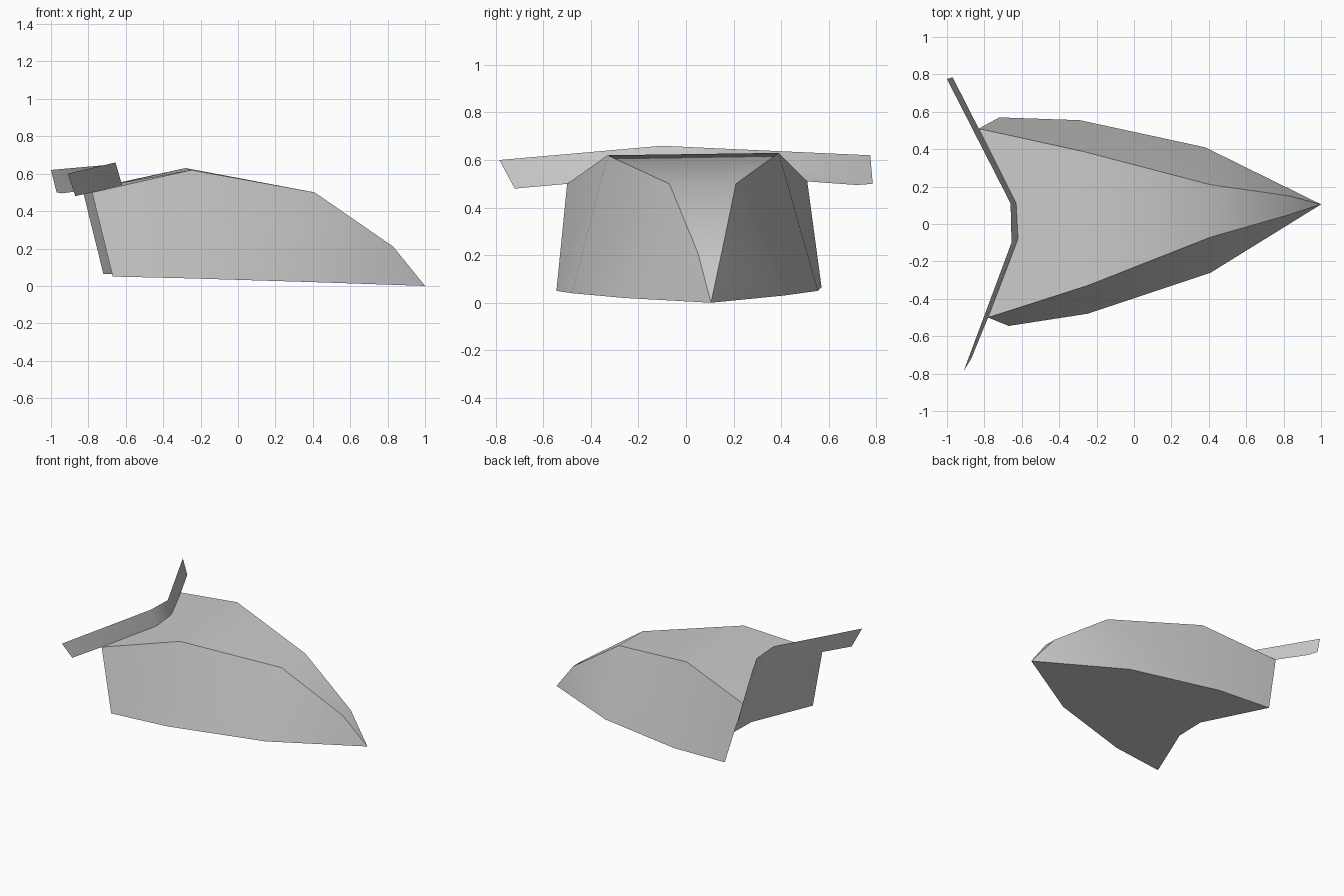
import bpy
import bmesh
from math import radians
from mathutils import Vector

default_cube = bpy.data.objects.get("Cube")
if default_cube:
    bpy.data.objects.remove(default_cube, do_unlink=True)

grey = bpy.data.materials.new("plain_grey")
grey.use_nodes = True
grey_value = (0.6, 0.6, 0.6, 1)
grey.diffuse_color = grey_value
grey.node_tree.nodes["Principled BSDF"].inputs["Base Color"].default_value = grey_value


def build(name, polygons, closed):
    """Join polygons given by their corners into one welded, smooth-by-angle object."""
    bm = bmesh.new()
    for corners in polygons:
        bm.faces.new([bm.verts.new(Vector(c)) for c in corners])
    bmesh.ops.remove_doubles(bm, verts=bm.verts, dist=0.001)
    if closed:
        bmesh.ops.recalc_face_normals(bm, faces=bm.faces)
    mesh = bpy.data.meshes.new(name)
    bm.to_mesh(mesh)
    bm.free()
    mesh.materials.append(grey)
    obj = bpy.data.objects.new(name, mesh)
    bpy.context.collection.objects.link(obj)
    bpy.ops.object.select_all(action="DESELECT")
    obj.select_set(True)
    bpy.context.view_layer.objects.active = obj
    bpy.ops.object.shade_smooth_by_angle(angle=radians(30))
    return obj


# Rails of the hull, running from the rear corner towards the pointed nose
nose = (1, 0.105, 0)
roof_pos = [(-0.83, 0.51, 0.51), (-0.28, 0.39, 0.63), (0.41, 0.21, 0.5), (0.83, 0.15, 0.21)]
roof_neg = [(-0.78, -0.5, 0.5), (-0.25, -0.33, 0.62), (0.41, -0.07, 0.5), (0.83, 0.05, 0.21)]
base_pos = [(-0.72, 0.57, 0.065), (-0.29, 0.555, 0.05), (0.38, 0.41, 0.03)]
base_neg = [(-0.67, -0.545, 0.05), (-0.25, -0.48, 0.04), (0.41, -0.26, 0.02)]

# Middle of the notched rear wall
notch_roof_pos, notch_roof_neg = (-0.63, 0.11, 0.55), (-0.62, -0.08, 0.54)
notch_base_pos, notch_base_neg = (-0.48, 0.13, 0.055), (-0.48, -0.09, 0.05)

hull = []

# Sides: two panels, then a fan into the nose
for roof, base in ((roof_pos, base_pos), (roof_neg, base_neg)):
    for i in range(2):
        hull.append([base[i], base[i + 1], roof[i + 1], roof[i]])
    hull.append([base[2], roof[3], roof[2]])
    hull.append([base[2], nose, roof[3]])

# Roof and underside: notched rear strip, middle strips, nose triangle
for pos, neg, mid_pos, mid_neg in (
    (roof_pos, roof_neg, notch_roof_pos, notch_roof_neg),
    (base_pos, base_neg, notch_base_pos, notch_base_neg),
):
    hull.append([pos[0], pos[1], mid_pos])
    hull.append([mid_pos, pos[1], neg[1], mid_neg])
    hull.append([mid_neg, neg[1], neg[0]])
    for i in range(1, len(pos) - 1):
        hull.append([pos[i], pos[i + 1], neg[i + 1], neg[i]])
    hull.append([pos[-1], nose, neg[-1]])

# Rear wall in three panels
wall_roof = [roof_pos[0], notch_roof_pos, notch_roof_neg, roof_neg[0]]
wall_base = [base_pos[0], notch_base_pos, notch_base_neg, base_neg[0]]
for i in range(3):
    hull.append([wall_roof[i], wall_roof[i + 1], wall_base[i + 1], wall_base[i]])

build("hull", hull, True)

# Thin rear fin: continues the wall upwards and spreads out past both corners
fin_top_pos, fin_top_neg = (-0.66, 0.11, 0.65), (-0.655, -0.1, 0.66)
tip_pos = [(-1, 0.775, 0.62), (-0.97, 0.785, 0.5), (-0.94, 0.72, 0.495)]
tip_neg = [(-0.91, -0.785, 0.6), (-0.87, -0.72, 0.48)]
build("rear_fin", [
    [notch_roof_pos, fin_top_pos, *tip_pos, roof_pos[0]],
    [notch_roof_neg, fin_top_neg, fin_top_pos, notch_roof_pos],
    [fin_top_neg, notch_roof_neg, roof_neg[0], *reversed(tip_neg)],
], False)
